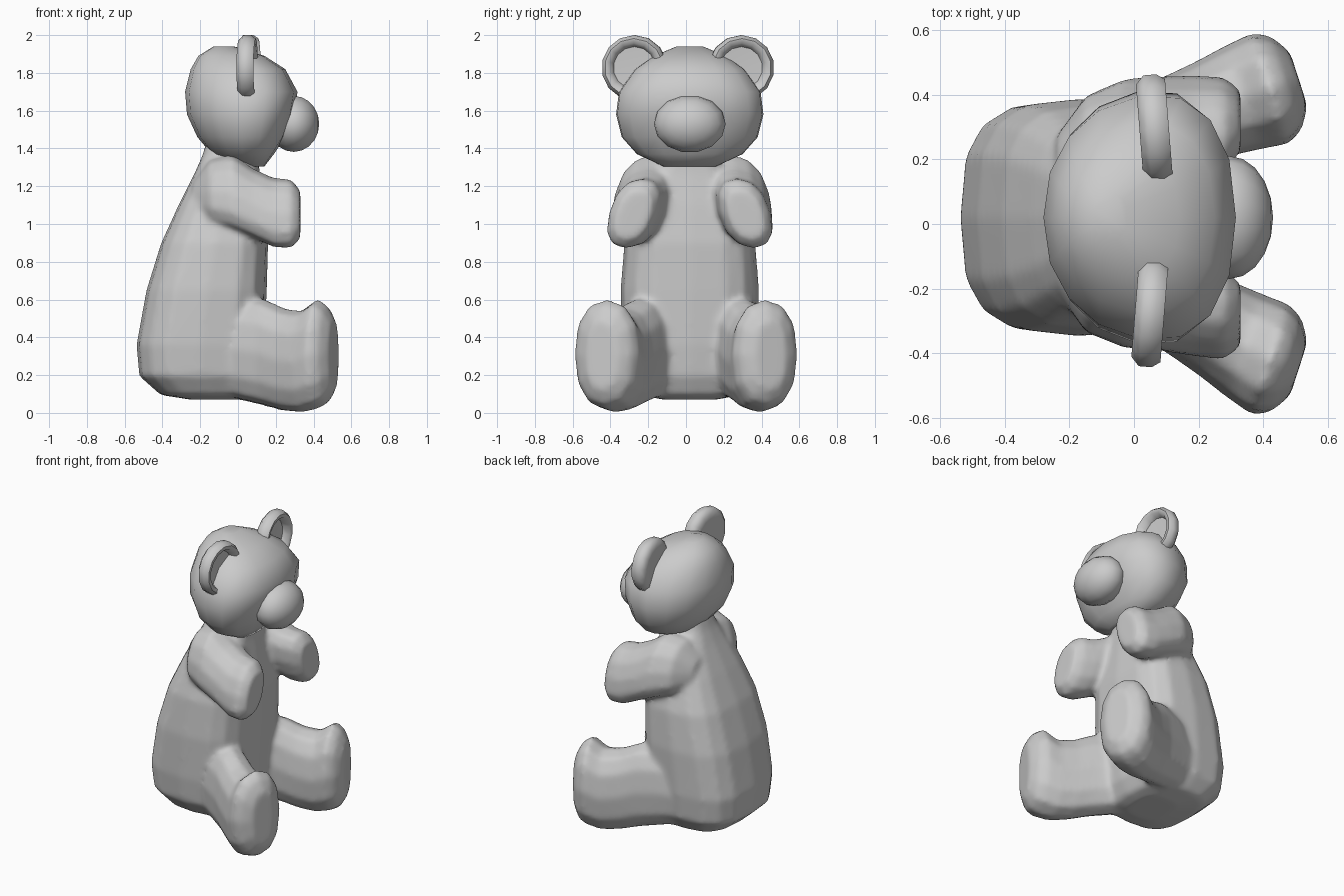
import bpy, bmesh, math
from mathutils import Vector

if "Cube" in bpy.data.objects:
    bpy.data.objects.remove(bpy.data.objects["Cube"])

OFF = 0.02  # upper half sits slightly to one side


def finish(bm, name, angle=60):
    bmesh.ops.remove_doubles(bm, verts=bm.verts, dist=1e-5)
    bmesh.ops.recalc_face_normals(bm, faces=bm.faces)
    me = bpy.data.meshes.new(name)
    bm.to_mesh(me)
    bm.free()
    ob = bpy.data.objects.new(name, me)
    bpy.context.collection.objects.link(ob)
    smooth(ob, angle)
    return ob


def activate(ob):
    bpy.ops.object.select_all(action='DESELECT')
    ob.select_set(True)
    bpy.context.view_layer.objects.active = ob


def smooth(ob, angle=60):
    activate(ob)
    bpy.ops.object.shade_smooth_by_angle(angle=math.radians(angle))


def ring(c, u, v, sides, e, egg=0):
    """Superellipse with centre c and half axes u, v; egg widens the u end."""
    pts = []
    for i in range(sides):
        a = 2 * math.pi * i / sides
        ca, sa = [math.copysign(abs(k) ** (2 / e), k) for k in (math.cos(a), math.sin(a))]
        pts.append(c + u * ca + v * sa * (1 + egg * ca))
    return pts


def loft(name, rings):
    bm = bmesh.new()
    rows = [[bm.verts.new(p) for p in r] for r in rings]
    n = len(rows[0])
    for a, b in zip(rows, rows[1:]):
        for i in range(n):
            j = (i + 1) % n
            bm.faces.new((a[i], a[j], b[j], b[i]))
    bm.faces.new(rows[0])
    bm.faces.new(rows[-1])
    return finish(bm, name)


def upright(name, rows, sides, e, egg=0):
    """Rows of (z, x back, x front, half width)."""
    return loft(name, [ring(Vector(((x0 + x1) / 2, OFF, z)),
                            Vector(((x1 - x0) / 2, 0, 0)), Vector((0, w, 0)), sides, e, egg)
                       for z, x0, x1, w in rows])


def limb(name, rows, origin, angle, side, e, lean, toe_in=0):
    """Rows of (distance, sideways shift, half width, z low, z high)."""
    d = Vector((math.cos(angle), math.sin(angle), 0))
    p = Vector((-math.sin(angle), math.cos(angle), 0))
    flip = Vector((1, side, 1))
    rings = []
    for s, t, w, lo, hi in rows:
        c = Vector((origin[0], origin[1], (lo + hi) / 2)) + d * s
        c += p * (t + toe_in * min(s, 0))
        up = (Vector((0, 0, 1)) - p * lean) * ((hi - lo) / 2)
        rings.append([q * flip for q in ring(c, p * w, up, 12, e)])
    return loft(name, rings)


# Body
body = upright("body", [
    (0.07, -0.25, 0.0, 0.14), (0.095, -0.41, 0.07, 0.27), (0.195, -0.523, 0.12, 0.34),
    (0.36, -0.538, 0.14, 0.36), (0.65, -0.485, 0.153, 0.367), (0.90, -0.407, 0.16, 0.347),
    (1.10, -0.315, 0.14, 0.29), (1.27, -0.23, 0.115, 0.21), (1.36, -0.19, 0.11, 0.15),
    (1.46, -0.16, 0.10, 0.12)], 16, 3.0)

# Legs and arms, then blended into the body
LEG = [(-0.75, 0, 0.13, 0.14, 0.46), (-0.60, 0, 0.145, 0.10, 0.56),
       (-0.46, 0, 0.145, 0.07, 0.61), (-0.32, 0, 0.145, 0.04, 0.605),
       (-0.20, 0.005, 0.155, 0.01, 0.555), (-0.09, 0.01, 0.17, 0.0, 0.54),
       (0.0, 0.01, 0.182, 0.02, 0.605), (0.05, 0.01, 0.155, 0.045, 0.57),
       (0.092, 0.01, 0.09, 0.12, 0.49)]
ARM = [(-0.24, 0, 0.07, 1.08, 1.22), (-0.15, 0, 0.14, 1.01, 1.34),
       (-0.03, 0, 0.155, 0.97, 1.37), (0.08, 0, 0.15, 0.925, 1.295),
       (0.19, 0, 0.142, 0.875, 1.245), (0.28, 0, 0.13, 0.87, 1.24),
       (0.33, 0, 0.09, 0.92, 1.18)]
SHOULDER = {1: (0.20, 0.25, 0.285, 0.30, 0.31, 0.315, 0.315),
            -1: (0.13, 0.19, 0.22, 0.235, 0.26, 0.28, 0.28)}
limbs = []
for side in (-1, 1):
    limbs.append(limb("leg", LEG, (0.425, 0.41), math.radians(18), side, 2.3, 0,
                      0.18 if side < 0 else 0))
    rows = [(s, y, w, lo, hi) for (s, _, w, lo, hi), y in zip(ARM, SHOULDER[side])]
    limbs.append(limb("arm", rows, (0, 0), 0, side, 2.3, 0.25))
for part in limbs:
    mod = body.modifiers.new("merge", 'BOOLEAN')
    mod.operation = 'UNION'
    mod.solver = 'EXACT'
    mod.object = part
    activate(body)
    bpy.ops.object.modifier_apply(modifier=mod.name)
    bpy.data.objects.remove(part)
activate(body)
mod = body.modifiers.new("remesh", 'REMESH')
mod.mode = 'VOXEL'
mod.voxel_size = 0.018
bpy.ops.object.modifier_apply(modifier=mod.name)
mod = body.modifiers.new("blend", 'SMOOTH')
mod.factor = 0.5
mod.iterations = 6
bpy.ops.object.modifier_apply(modifier=mod.name)
smooth(body, 70)

# Head
upright("head", [
    (1.305, 0.0, 0.14, 0.14), (1.37, -0.14, 0.19, 0.28), (1.46, -0.215, 0.25, 0.36),
    (1.58, -0.27, 0.295, 0.39), (1.70, -0.28, 0.315, 0.375), (1.82, -0.25, 0.25, 0.29),
    (1.89, -0.21, 0.14, 0.19), (1.94, -0.13, -0.02, 0.07)], 16, 2.25, 0.13)

# Muzzle
bm = bmesh.new()
bmesh.ops.create_uvsphere(bm, u_segments=14, v_segments=10, radius=1)
for v in bm.verts:
    v.co = Vector((0.295 + 0.135 * v.co.z, 0.02 + 0.19 * v.co.y, 1.53 + 0.152 * v.co.x))
finish(bm, "muzzle")

# Ears: cupped discs turned about the x axis
EAR = [(0, -0.042), (0.10, -0.045), (0.145, -0.045), (0.173, -0.02), (0.173, 0.02),
       (0.155, 0.046), (0.13, 0.042), (0.112, 0.0), (0, -0.005)]
for side in (-1, 1):
    bm = bmesh.new()
    vs = [bm.verts.new((x, 0, r)) for r, x in EAR]
    es = [bm.edges.new(p) for p in zip(vs, vs[1:])]
    bmesh.ops.spin(bm, geom=vs + es, cent=(0, 0, 0), axis=(1, 0, 0),
                   angle=2 * math.pi, steps=14)
    ear = finish(bm, "ear")
    ear.location = (0.055 + 0.007 * side, 0.01 + side * 0.283, 1.827)
    ear.rotation_euler.z = side * 0.08
